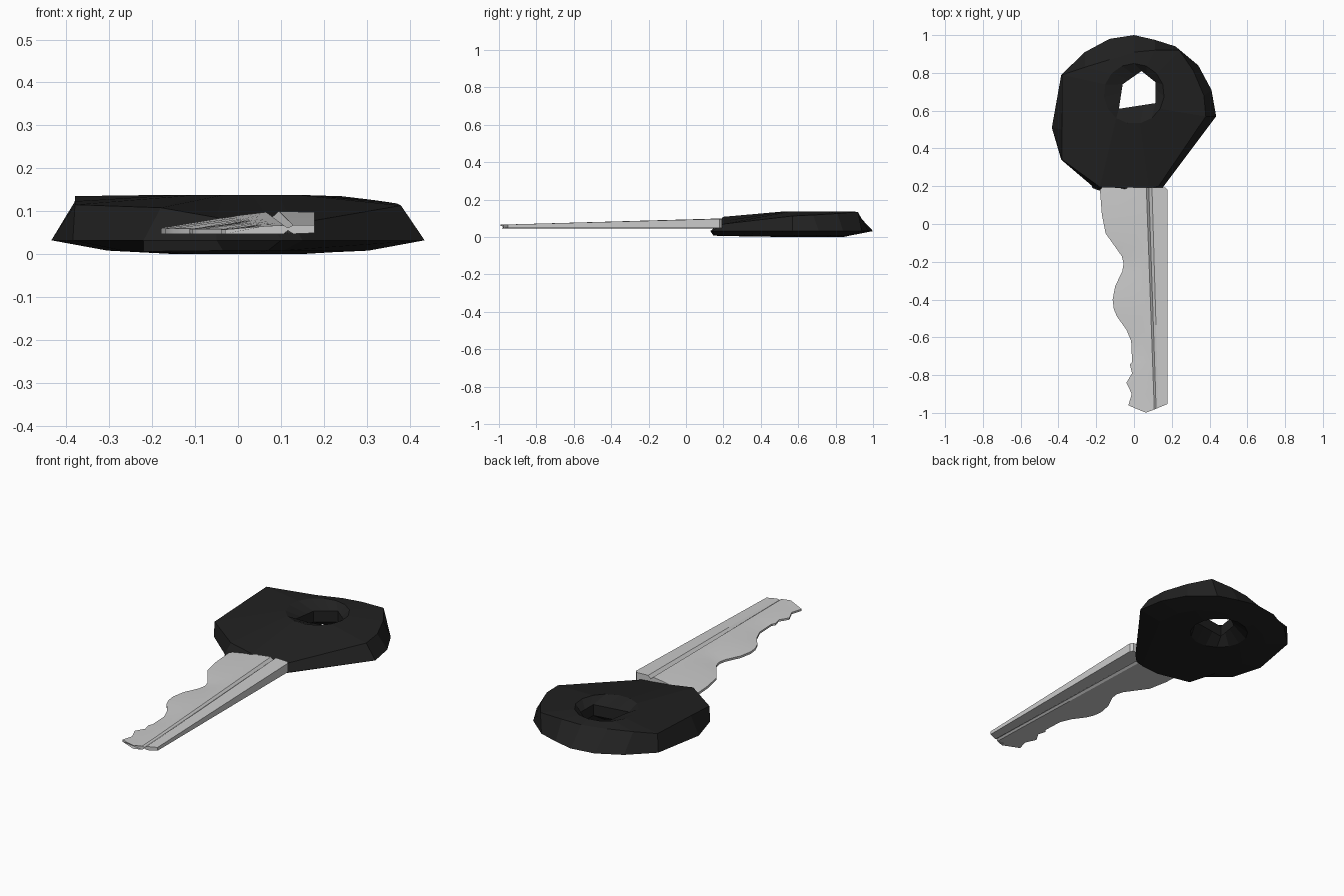
import bpy, math

if "Cube" in bpy.data.objects:
    bpy.data.objects.remove(bpy.data.objects["Cube"])

def loft(name, rings, close_loft=False):
    """Bridge equal-length rings; close_loft joins last to first, else ends are capped."""
    n, m = len(rings[0]), len(rings)
    verts = [p for r in rings for p in r]
    faces = []
    for k in range(m if close_loft else m - 1):
        a, b = k * n, ((k + 1) % m) * n
        for i in range(n):
            j = (i + 1) % n
            faces.append((a + i, a + j, b + j, b + i))
    if not close_loft:
        faces.append(tuple(reversed(range(n))))
        faces.append(tuple(range((m - 1) * n, m * n)))
    mesh = bpy.data.meshes.new(name)
    mesh.from_pydata(verts, [], faces)
    obj = bpy.data.objects.new(name, mesh)
    bpy.context.collection.objects.link(obj)
    bpy.context.view_layer.objects.active = obj
    obj.select_set(True)
    bpy.ops.object.mode_set(mode='EDIT')
    bpy.ops.mesh.select_all(action='SELECT')
    bpy.ops.mesh.normals_make_consistent(inside=False)
    bpy.ops.object.mode_set(mode='OBJECT')
    return obj

# Key head: faceted bow lofted as a closed band around the hole
N, CY = 15, 0.69
wide = [(0, 1), (-.13, .98), (-.26, .91), (-.385, .79), (-.435, .51),
        (-.385, .34), (-.22, .2), (-.05, .13), (.1, .14), (.15, .19),
        (.435, .57), (.41, .71), (.34, .84), (.22, .94), (.11, .975)]
# Top edge dips at the front right, where the blade root shows
top = [(0, .91, .128), (-.13, .87, .125), (-.26, .83, .129), (-.38, .79, .135),
       (-.38, .5, .123), (-.38, .34, .115), (-.18, .195, .108), (-.05, .19, .085),
       (.08, .19, .07), (.13, .2, .07), (.38, .57, .113), (.37, .68, .118),
       (.315, .81, .126), (.24, .92, .135), (.11, .92, .133)]
bottom = [(x * .7, CY + (y - CY) * (.6 if y > CY else .97), .008) for x, y in wide]
bottom[6] = (-.22, .19, .006)

def circle(r, z):
    return [(r * math.cos(math.radians(90 + 360 * i / N)),
             CY + r * math.sin(math.radians(90 + 360 * i / N)), z) for i in range(N)]

# Five-sided opening, three points per side
penta = [(.04, .81), (-.06, .74), (-.08, .61), (.115, .64), (.115, .75)]

def throat(z):
    pts = []
    for i in range(5):
        (ax, ay), (bx, by) = penta[i], penta[(i + 1) % 5]
        pts += [(ax + (bx - ax) * k / 3, ay + (by - ay) * k / 3, z) for k in range(3)]
    return pts

head = loft("key_head", [[(x, y, .032) for x, y in wide], top, circle(.16, .138),
                         throat(.105), throat(.045), circle(.15, 0), bottom],
            close_loft=True)
black = bpy.data.materials.new("black_plastic")
black.diffuse_color = (.015, .015, .015, 1)
black.use_nodes = True
black.node_tree.nodes["Principled BSDF"].inputs["Base Color"].default_value = black.diffuse_color
head.data.materials.append(black)
head.select_set(False)

# Blade: cross-sections along y, with cut left edge and grooves on both faces
cuts = [(.193, -.17), (.18, -.18), (.05, -.17), (-.05, -.15), (-.12, -.1), (-.17, -.065),
        (-.21, -.055), (-.25, -.062), (-.33, -.1), (-.4, -.113), (-.45, -.107), (-.49, -.09),
        (-.56, -.04), (-.62, -.015), (-.73, -.01), (-.745, -.022), (-.79, -.01),
        (-.84, -.04), (-.9, -.012), (-.955, -.03)]

def lerp(a, b, t):
    return a + (b - a) * t

sections = []
for k, (y, left) in enumerate(cuts):
    t = (y + 1) / 1.2
    right = .165 if k == 0 else .178
    xs = [left, lerp(.065, 0, t), lerp(.108, .065, t), lerp(.118, .078, t),
          lerp(.13, .095, t), right]
    tip = [.057, .064, .066, .06, .066, .066]
    root = [.06, .09, .098, .085, .1, .098]
    under = [.047, .047, .047, .055, .047, .049]
    last = k == len(cuts) - 1
    ys = [-1 + abs(x - .065) * .42 if last else y for x in xs]
    upper = [(x, yy, lerp(a, b, t)) for x, yy, a, b in zip(xs, ys, tip, root)]
    lower = [(x, yy, z) for x, yy, z in zip(xs, ys, under)]
    sections.append(upper + lower[::-1])
blade = loft("key_blade", sections)
bpy.ops.object.shade_smooth_by_angle(angle=math.radians(25))
